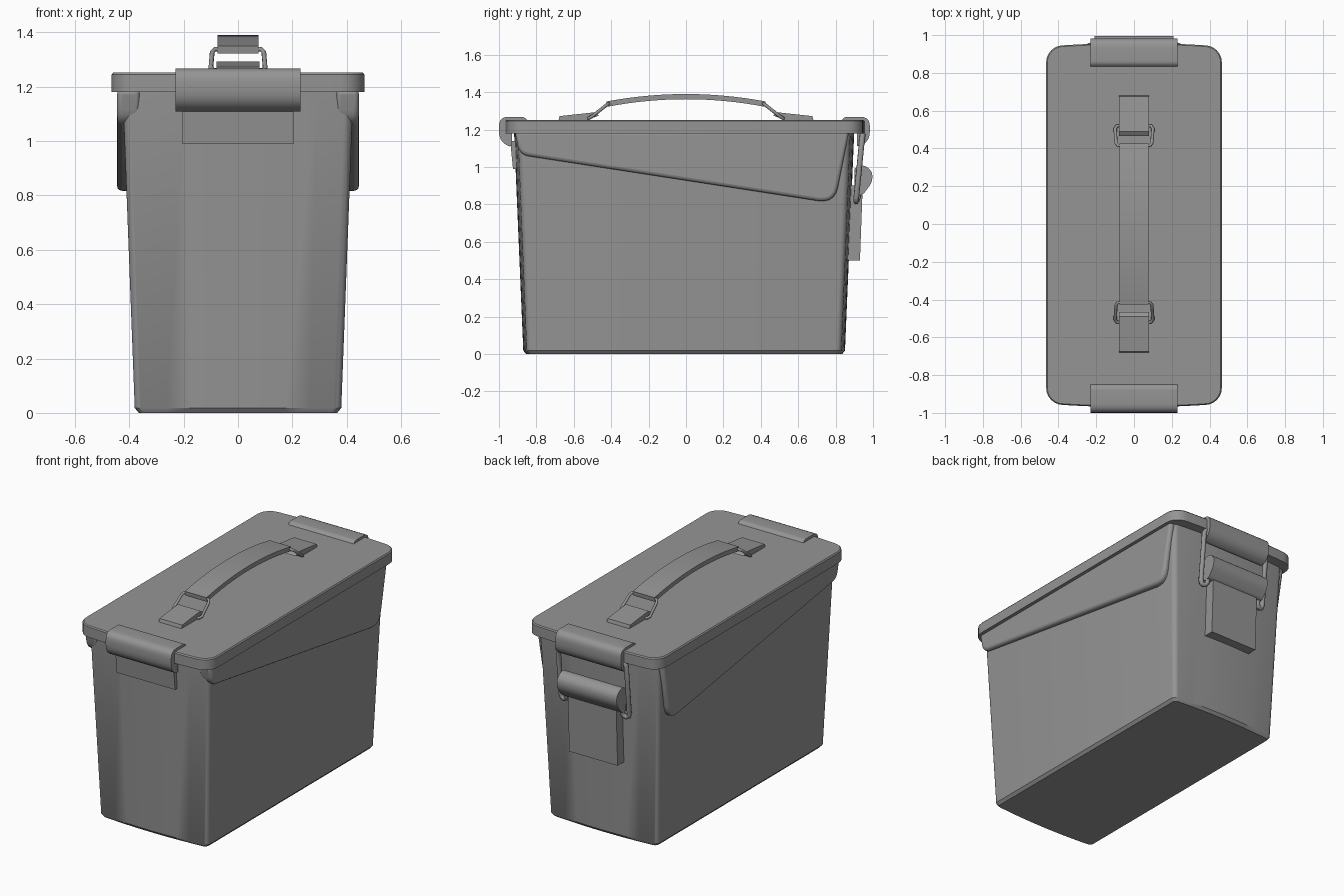
import bpy, bmesh
from math import sin, cos, pi, radians

cube = bpy.data.objects.get("Cube")
if cube:
    bpy.data.objects.remove(cube, do_unlink=True)

grey = bpy.data.materials.new("painted_grey_metal")
grey.use_nodes = True
COLOUR = (0.3, 0.3, 0.3, 1)
grey.diffuse_color = COLOUR
grey.node_tree.nodes["Principled BSDF"].inputs["Base Color"].default_value = COLOUR


def finish(obj, angle=35):
    """Give the object its material and smooth shading with sharp edges kept."""
    obj.data.materials.append(grey)
    bpy.ops.object.select_all(action='DESELECT')
    obj.select_set(True)
    bpy.context.view_layer.objects.active = obj
    if obj.type == 'CURVE':
        bpy.ops.object.convert(target='MESH')
    bpy.ops.object.shade_smooth_by_angle(angle=radians(angle))
    return obj


def add_mesh(name, bm):
    bmesh.ops.recalc_face_normals(bm, faces=bm.faces)
    mesh = bpy.data.meshes.new(name)
    bm.to_mesh(mesh)
    bm.free()
    obj = bpy.data.objects.new(name, mesh)
    bpy.context.collection.objects.link(obj)
    return obj


def outline(w, front, back, r, bow):
    """Rounded rectangle with gently bowed short ends."""
    pts = []
    for sx, sy, end, start in ((1, 1, back, 0), (-1, 1, back, 1),
                               (-1, -1, front, 2), (1, -1, front, 3)):
        cx, cy = sx * (w - r), end - sy * (bow + r)
        for i in range(7):
            a = (start + i / 6) * pi / 2
            pts.append((cx + r * cos(a), cy + r * sin(a)))
        if start in (0, 2):
            for i in range(1, 8):
                t = 1 - i / 4
                pts.append((sx * (w - r) * t, end - sy * bow * t * t))
    return pts


def loft(name, rings):
    """Skin a stack of outlines; each ring is (z, outline arguments)."""
    bm = bmesh.new()
    loops = [[bm.verts.new((x, y, z)) for x, y in outline(*args)] for z, args in rings]
    n = len(loops[0])
    for a, b in zip(loops, loops[1:]):
        for i in range(n):
            j = (i + 1) % n
            bm.faces.new((a[i], a[j], b[j], b[i]))
    bm.faces.new(loops[0])
    bm.faces.new(loops[-1])
    return finish(add_mesh(name, bm))


def prism(name, profile, x0, x1, bevel=0):
    """Extrude a (y, z) profile along x."""
    bm = bmesh.new()
    face = bm.faces.new([bm.verts.new((x0, y, z)) for y, z in profile])
    ext = bmesh.ops.extrude_face_region(bm, geom=[face])["geom"]
    moved = [v for v in ext if isinstance(v, bmesh.types.BMVert)]
    bmesh.ops.translate(bm, vec=(x1 - x0, 0, 0), verts=moved)
    obj = add_mesh(name, bm)
    if bevel:
        mod = obj.modifiers.new("rounded_edges", 'BEVEL')
        mod.width, mod.segments, mod.limit_method = bevel, 3, 'ANGLE'
        mod.angle_limit = radians(50)
    return finish(obj)


def rounded(corners, steps=5):
    """Round profile corners given as (y, z, radius fraction length)."""
    pts, n = [], len(corners)
    for i, (y, z, r) in enumerate(corners):
        if not r:
            pts.append((y, z))
            continue
        ends = []
        for k in (i - 1, (i + 1) % n):
            dy, dz = corners[k][0] - y, corners[k][1] - z
            d = (dy * dy + dz * dz) ** 0.5
            ends.append((y + dy / d * r, z + dz / d * r))
        (ay, az), (by, bz) = ends
        for s in range(steps + 1):
            t = s / steps
            u = 1 - t
            pts.append((u * u * ay + 2 * u * t * y + t * t * by,
                        u * u * az + 2 * u * t * z + t * t * bz))
    return pts


def wire(name, points, radius, closed=False):
    curve = bpy.data.curves.new(name, 'CURVE')
    curve.dimensions = '3D'
    curve.bevel_depth, curve.bevel_resolution = radius, 2
    curve.use_fill_caps = True
    spline = curve.splines.new('POLY')
    spline.points.add(len(points) - 1)
    for p, co in zip(spline.points, points):
        p.co = (*co, 1)
    spline.use_cyclic_u = closed
    obj = bpy.data.objects.new(name, curve)
    bpy.context.collection.objects.link(obj)
    return finish(obj, 50)


# Tapered box and lid
loft("box_body", [(0, (0.365, -0.855, 0.835, 0.025, 0.015)),
                  (0.018, (0.38, -0.87, 0.85, 0.03, 0.018)),
                  (1.2, (0.425, -0.92, 0.9, 0.035, 0.02))])
loft("lid", [(1.18, (0.465, -0.97, 0.958, 0.09, 0.012)),
             (1.245, (0.465, -0.97, 0.958, 0.09, 0.012)),
             (1.252, (0.459, -0.964, 0.952, 0.085, 0.012))])

# Raised panels on the long sides
panel = rounded([(-0.915, 1.19, 0), (-0.89, 1.065, 0.05),
                 (0.795, 0.805, 0.09), (0.872, 1.19, 0)])
for side, sx in (("left", 1), ("right", -1)):
    prism("side_panel_" + side, panel, sx * 0.36, sx * 0.445, 0.018)

# Curled hinge cover in front and catch behind
curl = [(0.84, 1.24, 0), (0.865, 1.268, 0.015), (1, 1.268, 0.05),
        (1, 1.13, 0.06), (0.95, 1.112, 0), (0.93, 1.112, 0), (0.93, 1.24, 0)]
prism("hinge_cover", [(-y, z) for y, z in rounded(curl)], -0.23, 0.23)
prism("catch_cover", [(y - 0.017, z) for y, z in rounded(curl)], -0.23, 0.23)
prism("hinge_plate", [(-0.9, 0.99), (-0.925, 0.99), (-0.94, 1.14), (-0.9, 1.14)],
      -0.205, 0.205)

# Latch lever with its wire bail
prism("latch_plate", [(0.84, 0.5), (0.93, 0.5), (0.945, 0.9), (0.86, 0.9)], -0.17, 0.17)
prism("latch_roll", rounded([(0.9, 0.85, 0), (0.945, 0.85, 0.02), (1.005, 0.93, 0.045),
                             (0.985, 1.0, 0.04), (0.93, 1.01, 0.02), (0.9, 0.99, 0)]),
      -0.21, 0.21)
for side, sx in (("left", 1), ("right", -1)):
    path = [(0.21, 0.945, 1.175), (0.23, 0.945, 1.173), (0.24, 0.942, 1.155),
            (0.24, 0.911, 0.84), (0.234, 0.909, 0.822), (0.22, 0.91, 0.815),
            (0.203, 0.914, 0.822), (0.196, 0.92, 0.84), (0.196, 0.925, 0.88)]
    wire("bail_" + side, [(sx * x, y, z) for x, y, z in path], 0.015)

# Arched carrying strap
N = 16
ys = [-0.425 + 0.85 * i / N for i in range(N + 1)]
upper = [(y, 1.39 - 0.04 * (y / 0.425) ** 2) for y in ys]
strap = upper + [(y * 0.99, z - 0.028) for y, z in reversed(upper)]
prism("handle_strap", strap, -0.076, 0.076)

# Anchor pads and wire loops at each end of the strap
pad = [(0.685, 1.24), (0.675, 1.272), (0.49, 1.292), (0.465, 1.275), (0.53, 1.25), (0.55, 1.24)]
ring = [(0.06, 0.415, 1.338), (0.085, 0.415, 1.338), (0.095, 0.43, 1.327),
        (0.1, 0.505, 1.268), (0.09, 0.52, 1.26), (0.06, 0.52, 1.26)]
ring += [(-x, y, z) for x, y, z in reversed(ring)]
for end, sy in (("back", 1), ("front", -1)):
    prism("handle_pad_" + end, [(sy * y, z) for y, z in pad], -0.08, 0.08)
    wire("handle_loop_" + end, [(x, sy * y, z) for x, y, z in ring], 0.009, True)
